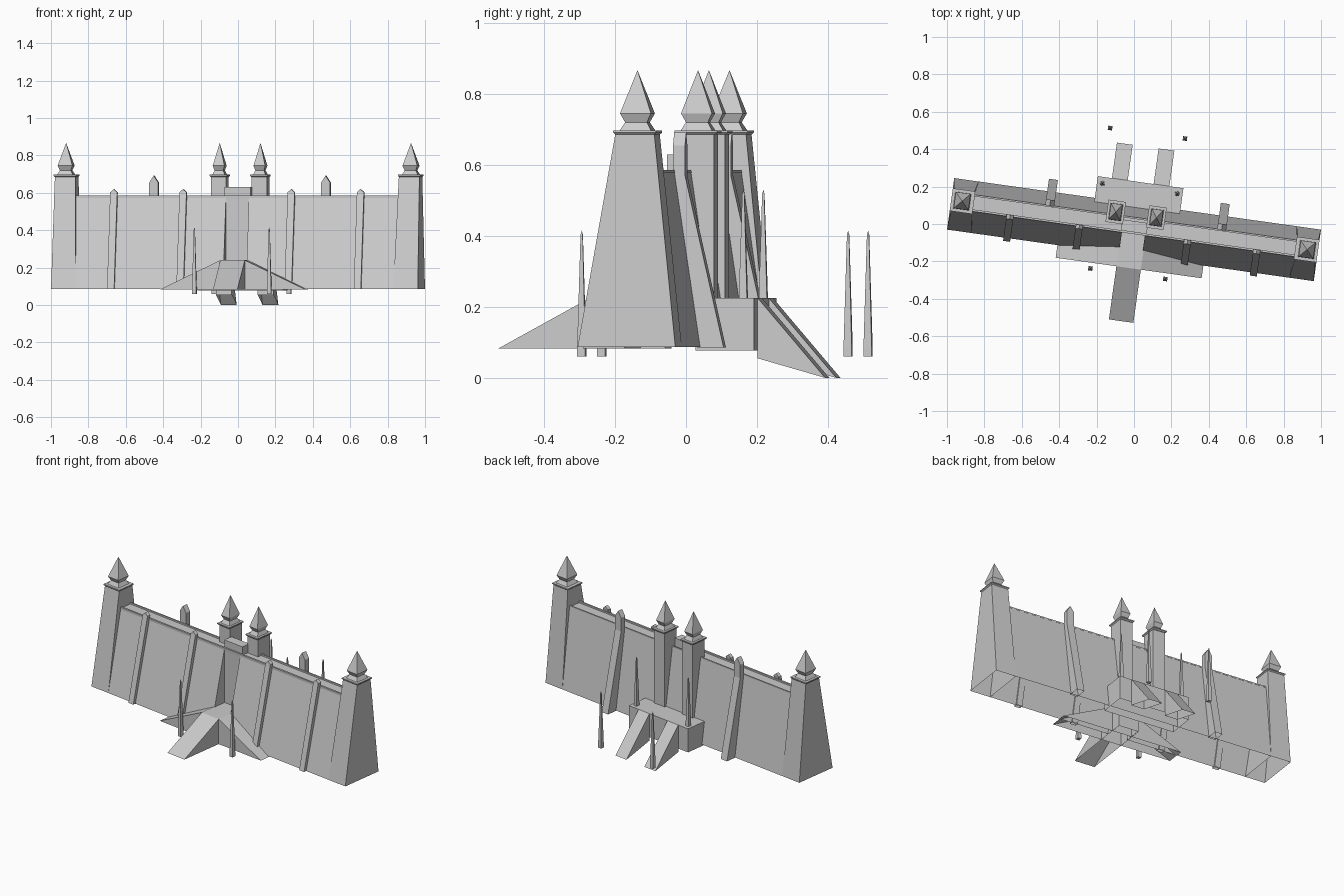
import bpy, bmesh
from math import radians
from mathutils import Matrix, Vector

if "Cube" in bpy.data.objects:
    bpy.data.objects.remove(bpy.data.objects["Cube"])

# the whole gate is turned 8 degrees; u runs along the wall, v goes to the back
PLACE = Matrix.Translation((0, -0.03, 0)) @ Matrix.Rotation(radians(-8), 4, 'Z')


def make(name, rings, hollow=False, caps=True):
    """Solid through equal-length rings of points; hollow leaves the underside open."""
    bm = bmesh.new()
    vs = [[bm.verts.new(PLACE @ Vector(p)) for p in r] for r in rings]
    n = len(rings[0])
    for a, b in zip(vs, vs[1:]):
        for i in range(n):
            j = (i + 1) % n
            bm.faces.new((a[i], a[j], b[j], b[i]))
    ends = [bm.faces.new(vs[0][::-1]), bm.faces.new(vs[-1])]
    bmesh.ops.recalc_face_normals(bm, faces=bm.faces)
    bm.normal_update()
    drop = set() if caps else set(ends)
    if hollow:
        drop |= {f for f in bm.faces if f.normal.z < -0.8}
    bmesh.ops.delete(bm, geom=list(drop), context='FACES')
    bmesh.ops.remove_doubles(bm, verts=bm.verts, dist=1e-5)
    me = bpy.data.meshes.new(name)
    bm.to_mesh(me)
    bm.free()
    ob = bpy.data.objects.new(name, me)
    bpy.context.collection.objects.link(ob)
    return ob


def loft(name, rings, **kw):
    """Stack of rectangles (z, u0, u1, v0, v1)."""
    return make(name, [[(a, c, z), (b, c, z), (b, d, z), (a, d, z)]
                       for z, a, b, c, d in rings], **kw)


def centred(name, u, v, rings, **kw):
    """Stack of rectangles (z, half_u, half_v) about one axis."""
    return loft(name, [(z, u - a, u + a, v - b, v + b) for z, a, b in rings], **kw)


def prism_u(name, profile, u0, u1, **kw):
    """(v, z) profile extruded along the wall."""
    return make(name, [[(u, v, z) for v, z in profile] for u in (u0, u1)], **kw)


def prism_v(name, profile, v0, v1, **kw):
    """(u, z) profile extruded across the wall."""
    return make(name, [[(u, v, z) for u, z in profile] for v in (v0, v1)], **kw)


B = 0.087         # wall base
T = 0.577         # walkway
# door panel closing the recess in the sloped front
prism_u("door_wall", [(-0.02, B), (0.139, B), (0.066, T), (-0.02, T)],
        -0.062, 0.062, hollow=True, caps=False)
loft("gate_lintel", [(0.57, -0.07, 0.07, -0.014, 0.045), (0.63, -0.07, 0.07, -0.014, 0.045)])

# low parapets along both edges of the walkway
prism_u("front_parapet", [(-0.023, 0.565), (-0.013, T), (-0.013, 0.586), (-0.024, 0.586)], -0.95, 0.95)
prism_u("back_parapet", [(0.067, T), (0.057, T), (0.057, 0.586), (0.066, 0.586)], -0.95, 0.95)


def spire(name, u, v, k):
    centred(name, u, v, [(0.695, 0.046 * k, 0.046), (0.72, 0.031 * k, 0.031),
                         (0.745, 0.042 * k, 0.044), (0.867, 0, 0)])


def cap(name, u, v, hu, hv):
    centred(name, u, v, [(0.685, hu - 0.006, hv - 0.006), (0.691, hu, hv),
                         (0.697, hu, hv)])


for s, side in ((-1, "left"), (1, "right")):
    # battered wall, open underneath, and the cheek of the door recess
    lo, hi = sorted((s * 0.062, s * 0.95))
    prism_u(side + "_wall", [(-0.139, B), (0.139, B), (0.066, T), (-0.022, T)],
            lo, hi, hollow=True, caps=False)
    lo, hi = sorted((s * 0.062, s * 0.063))
    prism_u(side + "_door_cheek", [(-0.139, B), (-0.019, B), (-0.019, T), (-0.022, T)], lo, hi)

    # end tower
    a, b = sorted((s * 0.858, s * 0.99))
    c, d = sorted((s * 0.873, s * 0.984))
    loft(side + "_end_tower", [(B, a, b, -0.139, 0.139), (0.69, c, d, -0.032, 0.078)], hollow=True)
    cap(side + "_end_cap", s * 0.929, 0.023, 0.061, 0.061)
    spire(side + "_end_spire", s * 0.931, 0.023, 0.95)

    # gate tower
    loft(side + "_gate_tower", [(z, s * 0.11 - 0.041, s * 0.11 + 0.041, 0.032, 0.131) for z in (0.2, 0.69)],
         hollow=True)
    cap(side + "_gate_cap", s * 0.11, 0.08, 0.047, 0.06)
    spire(side + "_gate_spire", s * 0.11, 0.08, 0.75)

    # gabled front buttresses
    for i, u in enumerate((0.292, 0.666)):
        u *= s
        loft(f"{side}_front_buttress_{i}",
             [(B, u - 0.019, u + 0.019, -0.157, -0.13),
              (0.603, u - 0.019, u + 0.019, -0.038, -0.014),
              (0.62, u, u, -0.036, -0.014)], hollow=True)

    # gabled back buttress
    u = s * 0.464
    loft(side + "_back_buttress",
         [(0.085, u - 0.024, u + 0.024, 0.13, 0.206),
          (0.57, u - 0.024, u + 0.024, 0.062, 0.096),
          (0.655, u - 0.024, u + 0.024, 0.062, 0.096),
          (0.692, u, u, 0.062, 0.096)], hollow=True)

    # back ramp down to the ground
    lo, hi = sorted((s * 0.07, s * 0.155))
    prism_u(side + "_back_ramp", [(0.256, 0.225), (0.448, 0.0), (0.256, 0.055)],
            lo, hi, hollow=True)

    # slender obelisks
    for i, (v, z0, z1) in enumerate(((-0.238, 0.06, 0.415), (0.222, 0.2, 0.53), (0.52, 0.06, 0.415))):
        centred(f"{side}_obelisk_{i}", s * 0.202, v,
                [(z0, 0.0115, 0.0115), (z0 + 0.025, 0.0115, 0.0115),
                 (z1 - 0.012, 0.003, 0.003), (z1, 0, 0)])

# front stair: side ramps and centre ramp
prism_v("front_side_ramps", [(-0.394, 0.083), (-0.066, 0.24), (0.066, 0.24), (0.394, 0.083)],
        -0.207, -0.09, hollow=True)
prism_u("front_centre_ramp", [(-0.494, 0.083), (-0.207, 0.24), (-0.02, 0.24), (-0.02, 0.083)],
        -0.066, 0.066, hollow=True)

# back platform
loft("back_platform", [(0.077, -0.231, 0.231, 0.09, 0.256), (0.225, -0.231, 0.231, 0.09, 0.256)],
     hollow=True)
